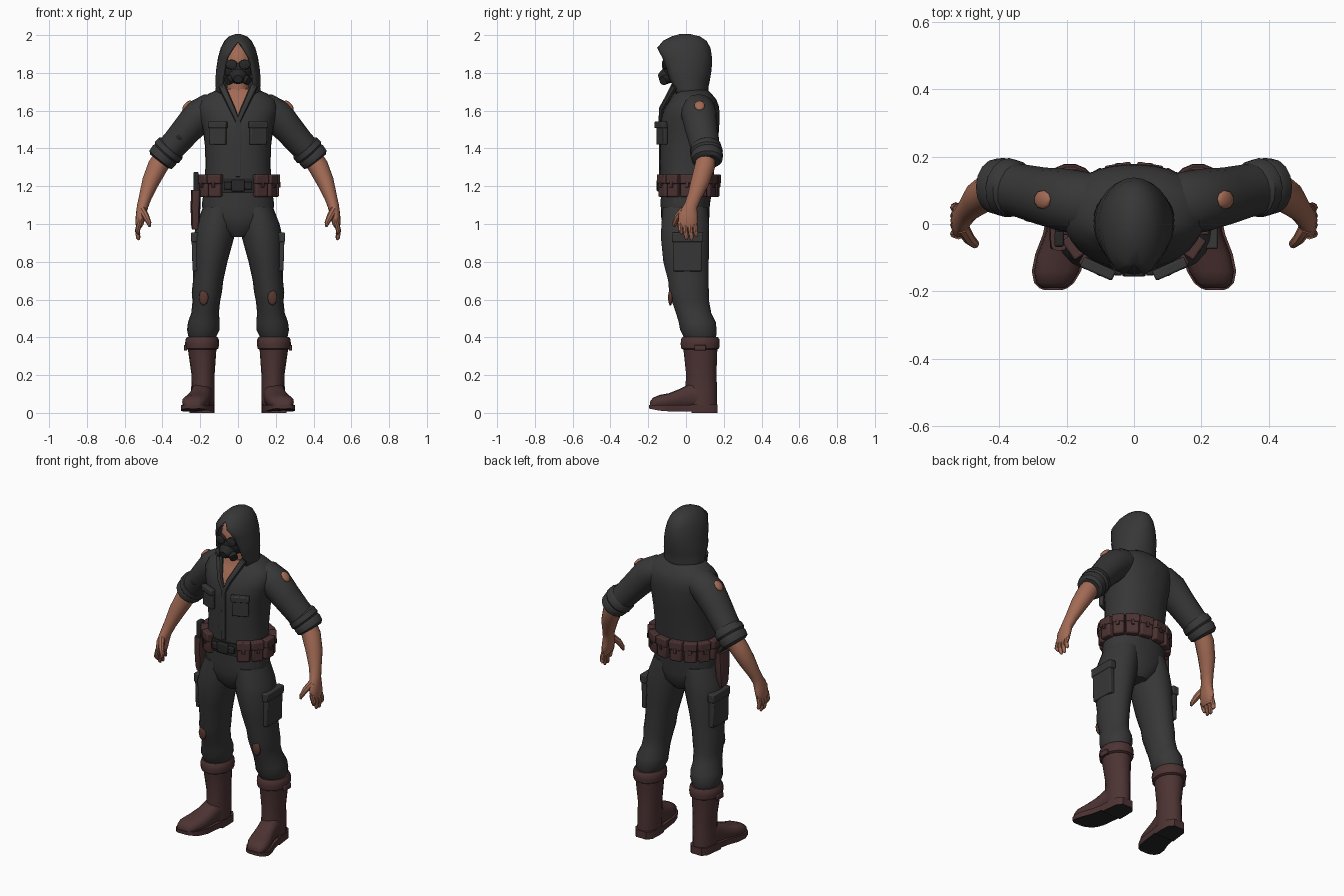
import bpy, bmesh, math
from mathutils import Vector, Matrix

if "Cube" in bpy.data.objects:
    bpy.data.objects.remove(bpy.data.objects["Cube"])


def material(name, rgb):
    m = bpy.data.materials.new(name)
    m.diffuse_color = (*rgb, 1)
    m.use_nodes = True
    m.node_tree.nodes["Principled BSDF"].inputs["Base Color"].default_value = m.diffuse_color
    return m


CLOTH = material("charcoal cloth", (0.038, 0.038, 0.038))
SKIN = material("skin", (0.36, 0.145, 0.09))
LEATHER = material("brown leather", (0.074, 0.033, 0.033))
BLACK = material("black rubber", (0.020, 0.020, 0.021))
TORN = material("torn knee", (0.10, 0.04, 0.03))


def finish(name, bm, mats, mirror=False, bevel=0):
    bmesh.ops.recalc_face_normals(bm, faces=bm.faces)
    me = bpy.data.meshes.new(name)
    bm.to_mesh(me)
    bm.free()
    for m in mats:
        me.materials.append(m)
    ob = bpy.data.objects.new(name, me)
    bpy.context.collection.objects.link(ob)
    if mirror:
        ob.modifiers.new("mirror", 'MIRROR').use_mirror_merge = False
    if bevel:
        b = ob.modifiers.new("bevel", 'BEVEL')
        b.width, b.segments = bevel, 2
    return ob


def loft_bm(rings, n=16, power=2.0, axis=None, ref=(0, 1, 0)):
    """Skin rings of (centre, u radius, v radius) along a path."""
    bm = bmesh.new()
    cs = [Vector(r[0]) for r in rings]
    rows = []
    for i, (c, ru, rv) in enumerate(rings):
        t = Vector(axis) if axis else cs[min(i + 1, len(cs) - 1)] - cs[max(i - 1, 0)]
        t.normalize()
        v = Vector(ref) - t * t.dot(Vector(ref))
        v.normalize()
        u = v.cross(t)
        row = []
        for k in range(n):
            a = 2 * math.pi * k / n
            x, y = (math.copysign(abs(f) ** (2 / power), f) for f in (math.cos(a), math.sin(a)))
            row.append(bm.verts.new(cs[i] + u * (x * ru) + v * (y * rv)))
        rows.append(row)
    for a, b in zip(rows, rows[1:]):
        for k in range(n):
            bm.faces.new((a[k], a[(k + 1) % n], b[(k + 1) % n], b[k]))
    bm.faces.new(rows[0])
    bm.faces.new(rows[-1])
    return bm


def loft(name, rings, mat, mirror=False, **kw):
    return finish(name, loft_bm(rings, **kw), [mat], mirror)


def box(name, c, size, mat, turn=0, tilt=0, mirror=False, bevel=0.006):
    bm = bmesh.new()
    m = (Matrix.Translation(c) @ Matrix.Rotation(turn, 4, 'Z') @ Matrix.Rotation(tilt, 4, 'Y')
         @ Matrix.Diagonal((*size, 1)))
    bmesh.ops.create_cube(bm, size=1, matrix=m)
    return finish(name, bm, [mat], mirror, bevel)


def blob(name, c, radii, mat, normal=(0, 0, 1), mirror=False, seg=14):
    bm = bmesh.new()
    rot = Vector(normal).to_track_quat('Z', 'Y').to_matrix().to_4x4()
    bmesh.ops.create_uvsphere(bm, u_segments=seg, v_segments=10, radius=1,
                              matrix=Matrix.Translation(c) @ rot @ Matrix.Diagonal((*radii, 1)))
    return finish(name, bm, [mat], mirror)


# Coverall torso, with the open neck cut in as a V of skin
torso = [(.93, .0, .05, .08), (.98, -.002, .13, .118), (1.04, -.004, .18, .128), (1.1, -.004, .192, .13),
         (1.2, .004, .178, .137), (1.32, .007, .172, .146), (1.42, .014, .176, .152),
         (1.5, .018, .186, .157), (1.57, .024, .205, .154), (1.62, .032, .212, .143),
         (1.66, .038, .196, .122), (1.69, .035, .155, .1), (1.715, .025, .1, .085)]
bm = loft_bm([((0, y, z), rx, ry) for z, y, rx, ry in torso], n=28, power=2.25, axis=(0, 0, 1))
for s in (1, -1):
    bmesh.ops.bisect_plane(bm, geom=bm.verts[:] + bm.edges[:] + bm.faces[:],
                           plane_co=(0, 0, 1.56), plane_no=(s, 0, -.4))
for f in bm.faces:
    c = f.calc_center_median()
    f.material_index = int(abs(c.x) < .4 * (c.z - 1.56) - .001 and c.y < .03)
finish("torso", bm, [CLOTH, SKIN])
loft("collar", [((.0, -.135, 1.54), .012, .01), ((.03, -.13, 1.61), .016, .014),
                ((.058, -.095, 1.67), .018, .016), ((.085, -.06, 1.73), .02, .02)], CLOTH, True, n=8)
box("zip_placket", (0, -.137, 1.4), (.028, .012, .3), CLOTH, bevel=.003)
box("chest_pocket", (.107, -.128, 1.475), (.095, .026, .11), CLOTH, .42, mirror=True)
box("chest_pocket_flap", (.107, -.133, 1.525), (.104, .032, .036), CLOTH, .42, mirror=True)

# Neck and head inside the hood
loft("neck", [((0, .01, 1.6), .07, .07), ((0, .0, 1.7), .058, .062), ((0, -.005, 1.8), .055, .06)], SKIN)
blob("head", (0, -.01, 1.85), (.083, .1, .112), SKIN, seg=18)

# Hood as horseshoe levels that close over the top
levels = [(1.67, .118, -.075, .12, 50), (1.72, .112, -.09, .112, 46), (1.77, .114, -.118, .122, 44),
          (1.82, .11, -.13, .13, 40), (1.88, .1, -.145, .132, 34), (1.93, .087, -.155, .124, 18),
          (1.965, .068, -.118, .105, 0), (1.988, .044, -.072, .07, 0), (2.0, .012, -.03, .02, 0)]
bm = bmesh.new()
rows = []
for z, w, yf, yb, a0 in levels:
    row = []
    for k in range(21):
        a = math.radians(a0 + (360 - 2 * a0) * k / 20)
        row.append(bm.verts.new((w * math.sin(a), (yf + yb) / 2 - (yb - yf) / 2 * math.cos(a), z)))
    rows.append(row)
for a, b in zip(rows, rows[1:]):
    for k in range(20):
        bm.faces.new((a[k], a[k + 1], b[k + 1], b[k]))
bm.faces.new(rows[-1][:-1])
bmesh.ops.remove_doubles(bm, verts=bm.verts, dist=.0005)
hood = finish("hood", bm, [CLOTH])
sol = hood.modifiers.new("thickness", 'SOLIDIFY')
sol.thickness, sol.offset = .012, 0

# Gas mask: face piece, snout, side filters and eye lenses
blob("mask_face", (0, -.05, 1.815), (.076, .073, .07), BLACK)
loft("mask_snout", [((0, -.09, 1.79), .05, .045), ((0, -.12, 1.775), .042, .038),
                    ((0, -.143, 1.768), .024, .022)], BLACK, n=12, ref=(0, 0, 1))
loft("mask_filter", [((.03, -.1, 1.77), .024, .024), ((.058, -.122, 1.757), .024, .024)],
     BLACK, True, n=10, ref=(0, 0, 1))
loft("mask_lens", [((.033, -.09, 1.843), .033, .028), ((.036, -.122, 1.845), .03, .025),
                   ((.036, -.126, 1.845), .02, .016)], BLACK, True, n=12, ref=(0, 0, 1))

# Sleeves with rolled cuffs and torn holes
loft("sleeve", [((.09, .055, 1.615), .07, .085), ((.15, .062, 1.607), .085, .093),
                ((.205, .07, 1.573), .09, .094), ((.27, .082, 1.5), .08, .086),
                ((.33, .097, 1.43), .074, .08), ((.385, .108, 1.37), .072, .078)], CLOTH, True)
loft("rolled_cuff", [((.348, .103, 1.412), .07, .072), ((.356, .105, 1.403), .083, .084),
                     ((.376, .108, 1.38), .085, .088), ((.383, .109, 1.372), .076, .08),
                     ((.39, .11, 1.364), .08, .086), ((.41, .112, 1.34), .076, .082),
                     ((.417, .112, 1.331), .06, .066)], CLOTH, True)
blob("sleeve_tear", (.271, .072, 1.627), (.028, .034, .014), SKIN, (.73, 0, .68), True, 9)
blob("sleeve_burn", (-.31, .014, 1.462), (.02, .02, .008), BLACK, (-.2, -1, 0), seg=9)

# Forearms and hands
loft("forearm", [((.375, .11, 1.385), .05, .05), ((.425, .1, 1.305), .054, .054),
                 ((.462, .075, 1.225), .046, .05), ((.49, .045, 1.145), .034, .038),
                 ((.505, .025, 1.095), .03, .036), ((.514, .012, 1.05), .027, .052),
                 ((.522, .01, 1.0), .022, .052), ((.525, .01, .98), .012, .045)], SKIN, True, n=14)
for i, (y, tip) in enumerate([(-.032, .945), (-.006, .917), (.021, .915), (.046, .935)]):
    loft(f"finger_{i + 1}", [((.52, y, 1.01), .014, .014), ((.532, y + .003, .965), .0135, .013),
                             ((.528, y + .008, tip + .01), .011, .011),
                             ((.525, y + .009, tip), .005, .005)], SKIN, True, n=8)
loft("thumb", [((.508, -.012, 1.075), .02, .02), ((.488, -.045, 1.04), .018, .017),
               ((.471, -.06, 1.005), .013, .013), ((.467, -.064, .985), .006, .006)], SKIN, True, n=8)

# Trouser legs, thigh pockets and knee tears
leg = [(1.09, .095, -.004, .09, .12), (1.0, .115, -.004, .105, .128), (.93, .128, -.005, .108, .13),
       (.8, .146, .0, .09, .122), (.7, .158, .012, .08, .108), (.64, .165, .016, .08, .107),
       (.59, .168, .024, .073, .1), (.53, .174, .04, .073, .095), (.48, .181, .06, .084, .1),
       (.44, .184, .065, .086, .098), (.41, .188, .072, .076, .09), (.36, .19, .075, .06, .07)]
loft("trouser_leg", [((x, y, z), rx, ry) for z, x, y, rx, ry in leg], CLOTH, True, n=18, axis=(0, 0, 1))
box("thigh_pocket", (.226, .008, .83), (.034, .15, .16), CLOTH, tilt=.03, mirror=True)
box("thigh_pocket_flap", (.228, .008, .93), (.042, .165, .05), CLOTH, tilt=.03, mirror=True)
blob("knee_tear", (.182, -.083, .61), (.026, .042, .012), TORN, (.1, -1, 0), True, 8)

# Boots: shaft, turned cuff, foot, sole and heel
shaft = [(.39, .19, .075, .08, .097), (.34, .19, .076, .076, .09), (.2, .185, .081, .061, .08),
         (.12, .186, .08, .062, .085), (.03, .188, .08, .062, .085)]
loft("boot_shaft", [((x, y, z), rx, ry) for z, x, y, rx, ry in shaft], LEATHER, True, axis=(0, 0, 1))
loft("boot_cuff", [((.19, .075, z), r, r + .015) for z, r in
                   ((.335, .076), (.342, .087), (.365, .09), (.39, .088), (.402, .08))],
     LEATHER, True, n=18, axis=(0, 0, 1))
box("boot_buckle", (.278, .075, .345), (.016, .06, .03), LEATHER, mirror=True, bevel=.004)
foot = [(.1, .188, .055, .15), (.03, .193, .058, .16), (-.03, .203, .06, .128), (-.09, .218, .068, .104),
        (-.14, .23, .066, .095), (-.175, .237, .052, .08), (-.19, .239, .035, .06)]
loft("boot_foot", [((x, y, .02 + (h - .02) / 2), w, (h - .02) / 2) for y, x, w, h in foot],
     LEATHER, True, power=2.5, axis=(0, -1, 0), ref=(0, 0, 1))
outline = [(.168, .186, .035), (.14, .186, .058), (.07, .189, .064)] + \
          [(y, x, w + .007) for y, x, w, h in foot[1:]] + [(-.196, .24, .026)]


def sole(name, pts, z0, z1):
    bm = bmesh.new()
    loop = [(x - w, y) for y, x, w in pts] + [(x + w, y) for y, x, w in reversed(pts)]
    f = bm.faces.new([bm.verts.new((x, y, z0 + max(0, -y - .12) * .2)) for x, y in loop])
    g = bmesh.ops.extrude_face_region(bm, geom=[f])["geom"]
    for v in [e for e in g if isinstance(e, bmesh.types.BMVert)]:
        v.co.z = z1
    f.material_index = 1
    for q in bm.faces:
        q.material_index = int(q.calc_center_median().z < (z0 + z1) / 2 - .005)
    finish(name, bm, [LEATHER, BLACK], True)


sole("boot_sole", outline, .008, .042)
sole("boot_heel", outline[:4], 0, .045)

# Utility belt with pouches all round
loft("belt", [((0, .004, z), .187, .146) for z in (1.165, 1.24)], BLACK, n=28, power=2.25, axis=(0, 0, 1))
box("belt_buckle", (0, -.146, 1.203), (.07, .02, .06), BLACK)
box("belt_clasp", (.055, -.142, 1.203), (.04, .02, .04), BLACK, .1, mirror=True)
for i, deg in enumerate((37, 62, 90, 118, 143, 167)):
    a = math.radians(deg)
    w = .064 if deg in (62, 118) else .072
    x, y = .196 * math.sin(a), .006 - .15 * math.cos(a)
    turn = math.atan2(math.sin(a) / .19, math.cos(a) / .15)
    out = Vector((math.sin(turn), -math.cos(turn), 0)) * .006
    box(f"pouch_{i + 1}", (x, y, 1.2), (w, .042, .115), LEATHER, turn, mirror=True, bevel=.009)
    box(f"pouch_flap_{i + 1}", Vector((x, y, 1.238)) + out, (w + .006, .042, .05), LEATHER, turn, mirror=True)
    box(f"pouch_tab_{i + 1}", Vector((x, y, 1.208)) + out * 1.3, (.018, .042, .03), LEATHER, turn,
        mirror=True, bevel=.003)

# Holster and sidearm on the right hip
loft("holster", [((-.222, -.03, 1.18), .026, .05), ((-.225, -.03, 1.1), .026, .048),
                 ((-.226, -.03, 1.0), .023, .038), ((-.226, -.03, .97), .018, .03)],
     LEATHER, n=12, power=3.5, axis=(0, 0, 1))
box("pistol_grip", (-.222, -.045, 1.225), (.028, .045, .1), BLACK)
box("pistol_slide", (-.222, -.02, 1.185), (.024, .06, .04), BLACK)

# Smooth shading with sharp edges kept
bpy.ops.object.select_all(action='SELECT')
bpy.context.view_layer.objects.active = hood
bpy.ops.object.shade_smooth_by_angle(angle=math.radians(40))
